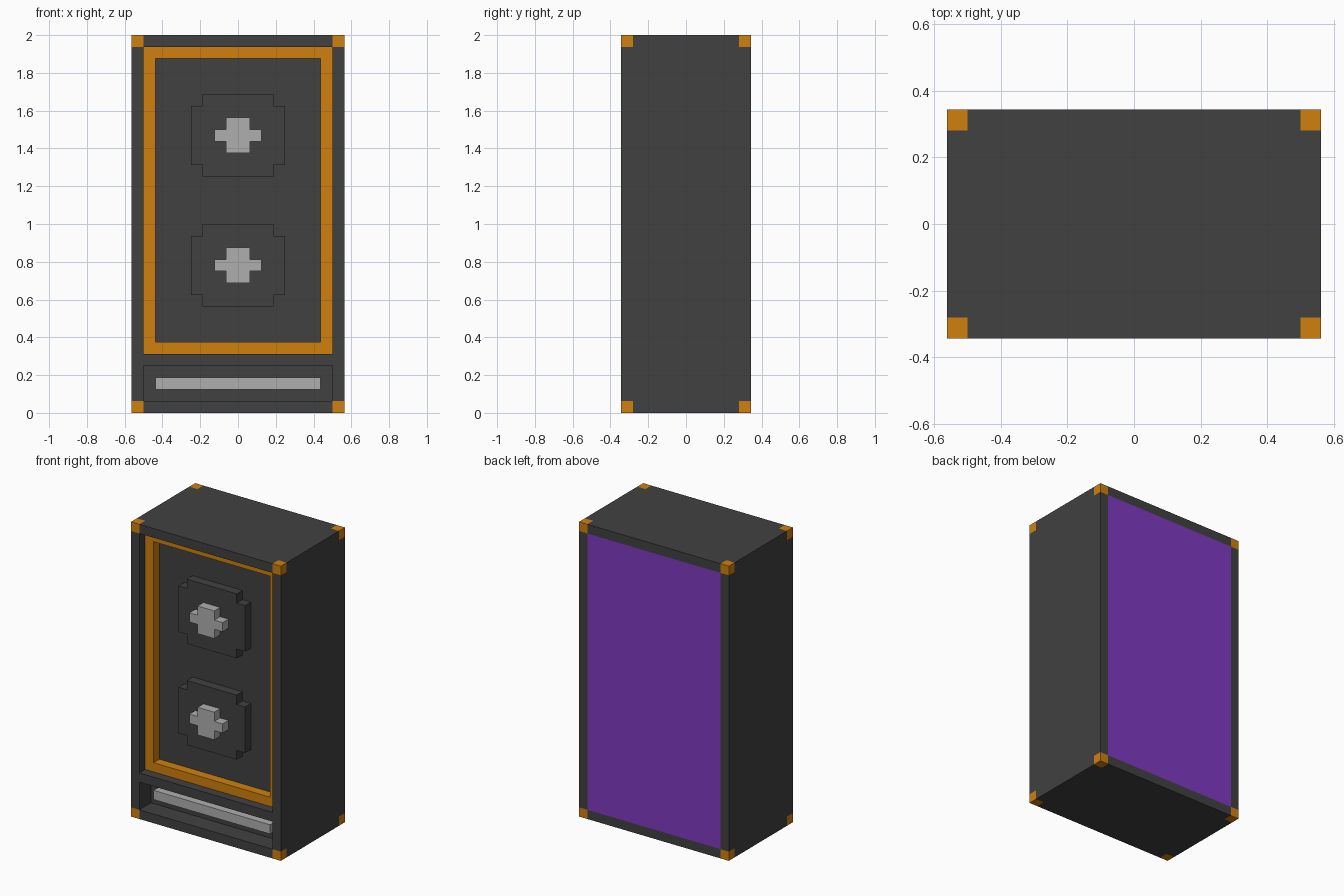
import bpy
import bmesh
from mathutils import Vector

U = 1 / 16                      # one block of the model's grid
W, D, H = 18, 11, 32            # cabinet size in blocks
FRONT = -D / 2

if "Cube" in bpy.data.objects:
    bpy.data.objects.remove(bpy.data.objects["Cube"], do_unlink=True)


def material(name, rgb):
    """Flat material from 0-255 display colour."""
    lin = [(c / 255 / 12.92) if c < 11 else ((c / 255 + 0.055) / 1.055) ** 2.4 for c in rgb]
    m = bpy.data.materials.new(name)
    m.use_nodes = True
    m.diffuse_color = (*lin, 1)
    m.node_tree.nodes["Principled BSDF"].inputs["Base Color"].default_value = (*lin, 1)
    return m


charcoal = material("charcoal", (65, 65, 65))
orange = material("orange", (208, 128, 14))
silver = material("silver", (175, 175, 175))
purple = material("purple", (126, 58, 192))


def finish(name, bm, mats):
    """Scale from blocks to units and turn into an object."""
    bmesh.ops.recalc_face_normals(bm, faces=bm.faces)
    bmesh.ops.scale(bm, vec=(U, U, U), verts=bm.verts)
    me = bpy.data.meshes.new(name)
    bm.to_mesh(me)
    bm.free()
    for m in mats:
        me.materials.append(m)
    ob = bpy.data.objects.new(name, me)
    bpy.context.scene.collection.objects.link(ob)
    return ob


def box(size, centre):
    bm = bmesh.new()
    bmesh.ops.create_cube(bm, size=1)
    bmesh.ops.scale(bm, vec=size, verts=bm.verts)
    bmesh.ops.translate(bm, vec=centre, verts=bm.verts)
    return bm


def cut(bm, axis, places):
    """Slice the whole mesh across one axis."""
    normal = Vector((0, 0, 0))
    normal[axis] = 1
    for p in places:
        bmesh.ops.bisect_plane(bm, geom=bm.verts[:] + bm.edges[:] + bm.faces[:],
                               plane_co=normal * p, plane_no=normal)


def recess(bm, half_x, z0, z1, depth):
    """Push a rectangle of front-facing faces into the cabinet."""
    faces = []
    for f in bm.faces:
        c = f.calc_center_median()
        if f.normal.y < -0.5 and abs(c.x) < half_x and z0 < c.z < z1:
            faces.append(f)
    out = bmesh.ops.extrude_face_region(bm, geom=faces)["geom"]
    verts = [v for v in out if isinstance(v, bmesh.types.BMVert)]
    bmesh.ops.translate(bm, vec=(0, depth, 0), verts=verts)
    bmesh.ops.delete(bm, geom=[f for f in faces if f.is_valid], context="FACES")
    bm.normal_update()


def notched_plate(name, w, h, y0, y1, z, mat):
    """Rectangle with one block missing at each corner, extruded in depth."""
    a, b = w / 2, h / 2
    quarter = [(a, b - 1), (a - 1, b - 1), (a - 1, b)]
    pts = (quarter + [(-x, k) for x, k in reversed(quarter)]
           + [(-x, -k) for x, k in quarter] + [(x, -k) for x, k in reversed(quarter)])
    bm = bmesh.new()
    face = bm.faces.new([bm.verts.new((x, y0, z + k)) for x, k in pts])
    out = bmesh.ops.extrude_face_region(bm, geom=[face], use_keep_orig=True)["geom"]
    bmesh.ops.translate(bm, vec=(0, y1 - y0, 0),
                        verts=[v for v in out if isinstance(v, bmesh.types.BMVert)])
    return finish(name, bm, [mat])


# Cabinet: sliced block with a stepped front panel and a lower slot
bm = box((W, D, H), (0, 0, H / 2))
cut(bm, 0, (-8, -7, 7, 8))
cut(bm, 1, (FRONT + 1, -FRONT - 1))
cut(bm, 2, (1, 4, 5, 6, 30, 31))
bm.normal_update()
recess(bm, 8, 5, 31, 1)
recess(bm, 7, 6, 30, 1)
recess(bm, 8, 1, 4, 2)

# Colours: orange corners and inner frame, purple back panel
for f in bm.faces:
    c = f.calc_center_median()
    depth = c.y - FRONT
    ax = abs(c.x)
    corner = ax > 8.1 and abs(c.y) > -FRONT - 1 and not 1 < c.z < H - 1
    frame = 0.9 < depth < 1.6 and ax < 8.1 and 4.9 < c.z < 31.1
    back = c.y > -FRONT - 0.1 and ax < 8 and 1 < c.z < H - 1
    f.material_index = 1 if corner or frame else 2 if back else 0
finish("cabinet", bm, [charcoal, orange, purple])

# Two speaker cones with raised silver centres
for label, z in (("upper", 23.5), ("lower", 12.5)):
    notched_plate(label + "_speaker", 8, 7, FRONT + 1, FRONT + 2, z, charcoal)
    notched_plate(label + "_speaker_centre", 4, 3, FRONT, FRONT + 1, z, silver)

# Silver bar in the lower slot
finish("slot_bar", box((14, 1, 1), (0, FRONT + 1.5, 2.5)), [silver])
